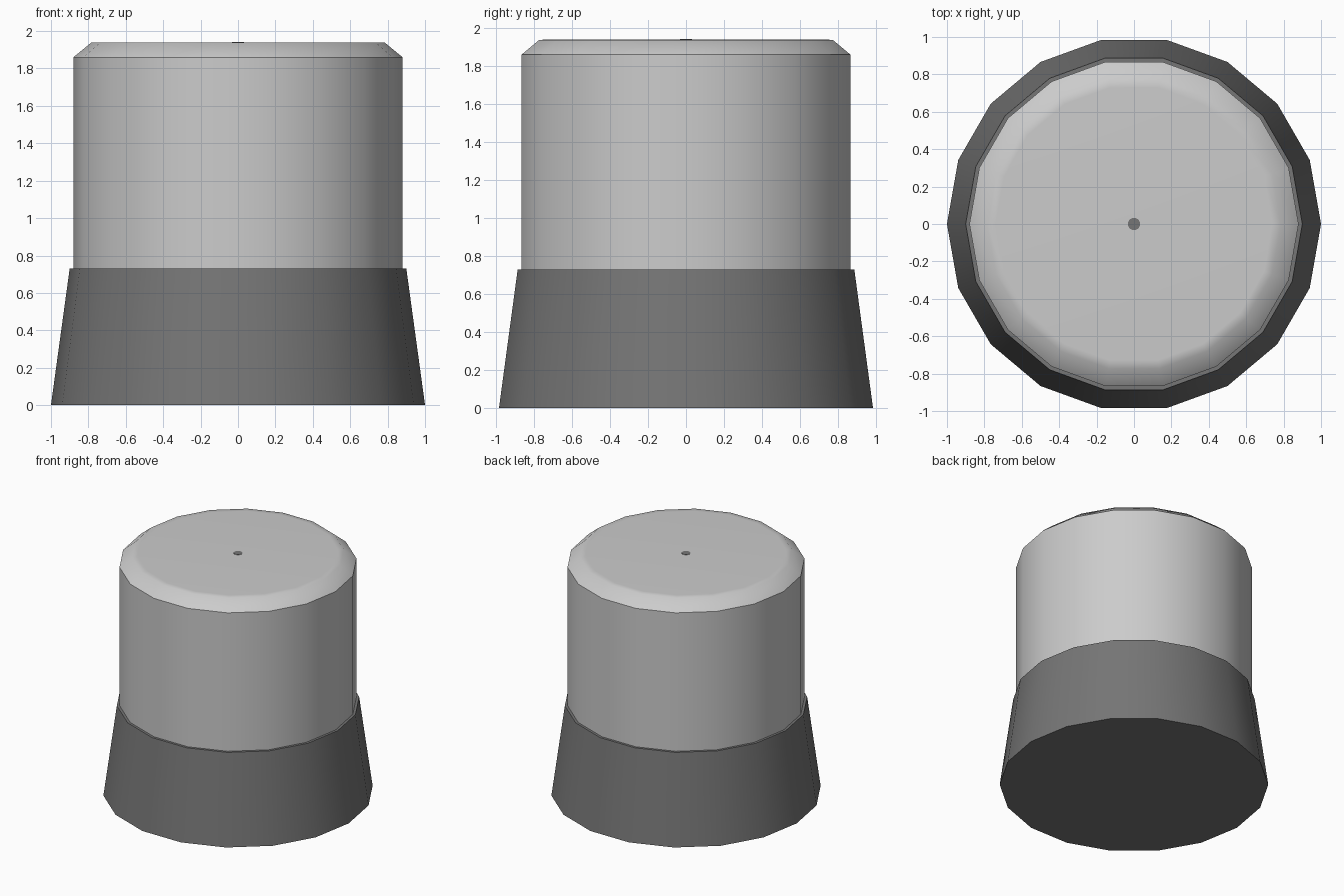
import bpy, bmesh
from math import cos, sin, tau, radians

if "Cube" in bpy.data.objects:
    bpy.data.objects.remove(bpy.data.objects["Cube"])

SIDES = 18


def lathe(name, profile, sides=SIDES, material=None):
    """Closed solid of revolution from (radius, height) pairs, bottom to top."""
    bm = bmesh.new()
    rings = [[bm.verts.new((r * cos(tau * i / sides), r * sin(tau * i / sides), z))
              for i in range(sides)] for r, z in profile]
    for low, high in zip(rings, rings[1:]):
        for i in range(sides):
            j = (i + 1) % sides
            bm.faces.new((low[i], low[j], high[j], high[i]))
    bm.faces.new(rings[0][::-1])
    bm.faces.new(rings[-1])
    mesh = bpy.data.meshes.new(name)
    bm.to_mesh(mesh)
    bm.free()
    obj = bpy.data.objects.new(name, mesh)
    bpy.context.collection.objects.link(obj)
    if material:
        mesh.materials.append(material)
    bpy.ops.object.select_all(action='DESELECT')
    obj.select_set(True)
    bpy.context.view_layer.objects.active = obj
    bpy.ops.object.shade_smooth_by_angle(angle=radians(45))
    return obj


dark = bpy.data.materials.new("dark_grey")
dark.diffuse_color = (0.18, 0.18, 0.18, 1)
dark.use_nodes = True
dark.node_tree.nodes["Principled BSDF"].inputs["Base Color"].default_value = dark.diffuse_color

# Tapered dark skirt
lathe("base", [(1.0, 0), (0.9, 0.73)], material=dark)

# Light cap with a chamfered rim; the extra ring keeps the top shading flat
lathe("cap", [(0.88, 0.73), (0.88, 1.86), (0.785, 1.938), (0.74, 1.94)])

# Small dark dot in the middle of the top
lathe("centre_dot", [(0.033, 1.93), (0.033, 1.942)], material=dark)
